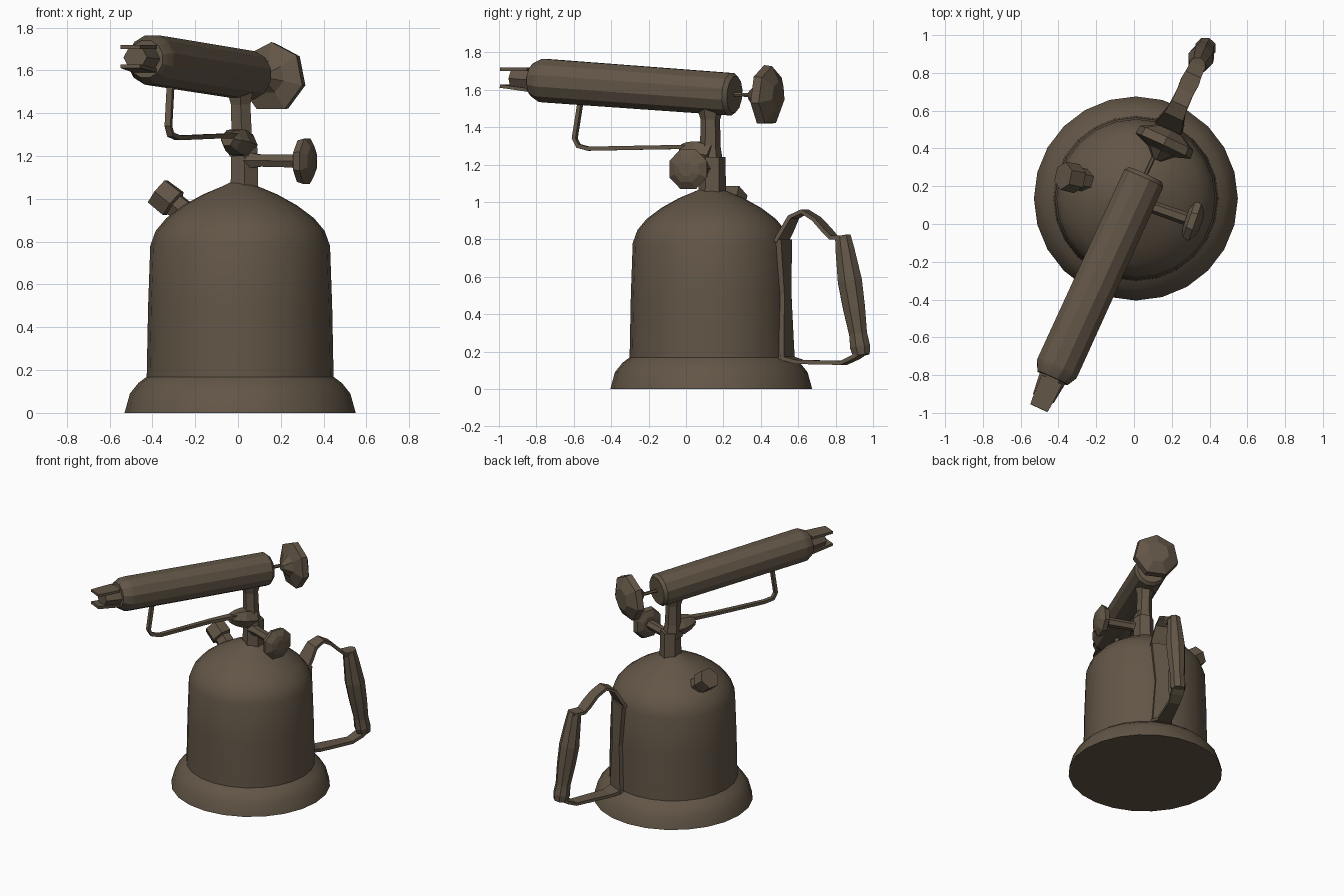
import bpy
import bmesh
from math import cos, sin, pi
from mathutils import Vector

cube = bpy.data.objects.get("Cube")
if cube:
    bpy.data.objects.remove(cube, do_unlink=True)

metal = bpy.data.materials.new("aged_brown_metal")
metal.use_nodes = True
colour = (0.122, 0.092, 0.062, 1)
metal.diffuse_color = colour
metal.node_tree.nodes["Principled BSDF"].inputs["Base Color"].default_value = colour

CENTRE = Vector((0.01, 0.135, 0))
OUT = Vector((0.42, 0.907, 0)).normalized()    # shared heading of handle and burner
SIDE = Vector((OUT.y, -OUT.x, 0))
UP = Vector((0, 0, 1))


def loft(name, rings, smooth=False):
    """Skin a list of equal-sized point rings and cap both ends."""
    bm = bmesh.new()
    loops = [[bm.verts.new(p) for p in ring] for ring in rings]
    n = len(loops[0])
    for a, b in zip(loops, loops[1:]):
        for i in range(n):
            j = (i + 1) % n
            bm.faces.new((a[i], a[j], b[j], b[i]))
    bm.faces.new(loops[0][::-1])
    bm.faces.new(loops[-1])
    bmesh.ops.recalc_face_normals(bm, faces=bm.faces)
    mesh = bpy.data.meshes.new(name)
    bm.to_mesh(mesh)
    bm.free()
    mesh.materials.append(metal)
    ob = bpy.data.objects.new(name, mesh)
    bpy.context.collection.objects.link(ob)
    if smooth:
        bpy.ops.object.select_all(action="DESELECT")
        ob.select_set(True)
        bpy.context.view_layer.objects.active = ob
        bpy.ops.object.shade_smooth_by_angle(angle=pi / 7)
    return ob


def turned(name, start, end, profile, sides, phase=0.0, smooth=False):
    """Round part: profile holds (fraction along axis, radius)."""
    start, end = Vector(start), Vector(end)
    axis = (end - start).normalized()
    u = axis.cross(UP if abs(axis.z) < 0.9 else Vector((0, 1, 0))).normalized()
    v = axis.cross(u)
    angles = [2 * pi * (i + phase) / sides for i in range(sides)]
    return loft(name, [[start.lerp(end, t) + (u * cos(a) + v * sin(a)) * r
                        for a in angles] for t, r in profile], smooth)


def strap(name, points, widths, thickness, side=SIDE):
    """Flat bar following a path; widths are measured along side."""
    pts = [Vector(p) for p in points]
    rings = []
    for i, p in enumerate(pts):
        tangent = pts[min(i + 1, len(pts) - 1)] - pts[max(i - 1, 0)]
        n = side.cross(tangent).normalized() * thickness / 2
        w = side * widths[i] / 2
        rings.append([p + w + n, p - w + n, p - w - n, p + w - n])
    return loft(name, rings)


def along(s, z):
    return CENTRE + OUT * s + UP * z


# Fuel tank: flared foot, tapered wall and dome
turned("tank_foot", CENTRE, CENTRE + UP,
       [(0, 0.54), (0.09, 0.515), (0.14, 0.475), (0.17, 0.435)], 24, smooth=True)
turned("tank_body", CENTRE, CENTRE + UP,
       [(0.15, 0.437), (0.5, 0.43), (0.78, 0.42), (0.85, 0.395), (0.91, 0.345),
        (0.97, 0.265), (1.02, 0.175), (1.06, 0.08), (1.08, 0.04)], 24, smooth=True)

# Burner barrel with chamfered ends
back, front = Vector((0.06, 0.26, 1.575)), Vector((-0.41, -0.77, 1.65))
aim = (front - back).normalized()
turned("burner_barrel", back, front,
       [(0, 0.1), (0.02, 0.117), (0.98, 0.12), (1, 0.118), (1.045, 0.09)],
       12, 0.5, smooth=True)

# Nozzle with forked end
tip = front + aim * 0.04
turned("nozzle", tip, tip + aim * 0.13, [(0, 0.075), (1, 0.06)], 6)
for name, sign in (("upper_prong", 1), ("lower_prong", -1)):
    strap(name, [tip + aim * d + UP * sign * h
                 for d, h in ((0.02, 0.055), (0.13, 0.048), (0.185, 0.045))],
          (0.12, 0.11, 0.1), 0.018)

# Upright pipe between tank and burner
turned("lower_post", (0.03, 0.14, 1.04), (0.03, 0.14, 1.24),
       [(0, 0.075), (1, 0.07)], 6, 0.5)
turned("upper_post", (0.02, 0.13, 1.2), (0.01, 0.13, 1.52),
       [(0, 0.07), (0.3, 0.055), (0.75, 0.052), (1, 0.075)], 6, 0.5)
turned("post_elbow", (0.04, 0.14, 1.25), (-0.05, -0.02, 1.28),
       [(0, 0.06), (0.5, 0.07), (0.8, 0.055), (1, 0.035)], 6)

# Thin support rod under the burner
strap("support_rod",
      [(-0.02, 0.02, 1.295), (-0.12, -0.16, 1.292), (-0.28, -0.52, 1.285),
       (-0.315, -0.575, 1.3), (-0.325, -0.595, 1.34), (-0.315, -0.565, 1.53)],
      (0.06, 0.035, 0.03, 0.03, 0.03, 0.03), 0.022)

# Side valve: stem and faceted knob
valve_in, valve_out = Vector((0.04, 0.11, 1.18)), Vector((0.355, 0.0, 1.175))
turned("valve_stem", valve_in, valve_out, [(0, 0.045), (0.2, 0.033), (0.9, 0.035)], 6)
turned("valve_knob", valve_out.lerp(valve_in, 0.26), valve_out,
       [(0, 0.06), (0.2, 0.105), (0.6, 0.115), (0.9, 0.075), (1, 0.04)], 8, 0.5)

# Rear control wheel on a thin spindle
wheel_dir = Vector((0.42, 0.9, -0.03)).normalized()
turned("wheel_spindle", back, back + wheel_dir * 0.14, [(0, 0.012), (1, 0.012)], 6)
hub = Vector((0.12, 0.34, 1.57))
turned("control_wheel", hub, hub + wheel_dir * 0.17,
       [(0, 0.025), (0.3, 0.08), (0.48, 0.165), (0.75, 0.16), (1, 0.08)], 7, 0.25)

# Filler neck and cap on the dome
turned("filler_cap", (-0.23, 0.225, 0.92), (-0.375, 0.255, 1.035),
       [(0, 0.06), (0.45, 0.06), (0.5, 0.078), (1, 0.075)], 6)

# Handle: mounting plate, upper and lower straps, shaped grip
strap("handle_plate", [along(s, z) for s, z in
                       ((0.445, 0.15), (0.437, 0.5), (0.428, 0.8))],
      (0.14, 0.09, 0.14), 0.03)
strap("upper_handle_strap",
      [along(s, z) for s, z in ((0.41, 0.79), (0.44, 0.84), (0.485, 0.92),
                                (0.55, 0.95), (0.62, 0.91), (0.68, 0.85),
                                (0.72, 0.81), (0.8, 0.81))],
      (0.15, 0.14, 0.11, 0.09, 0.09, 0.1, 0.09, 0.08), 0.022)
strap("lower_handle_strap",
      [along(s, z) for s, z in ((0.43, 0.17), (0.52, 0.145), (0.78, 0.14),
                                (0.85, 0.17), (0.9, 0.2))],
      (0.15, 0.1, 0.08, 0.09, 0.08), 0.022)
turned("handle_grip", along(0.775, 0.82), along(0.885, 0.18),
       [(0, 0.045), (0.12, 0.055), (0.38, 0.07), (0.6, 0.064),
        (0.82, 0.052), (0.93, 0.058), (1, 0.048)], 8, 0.5)
